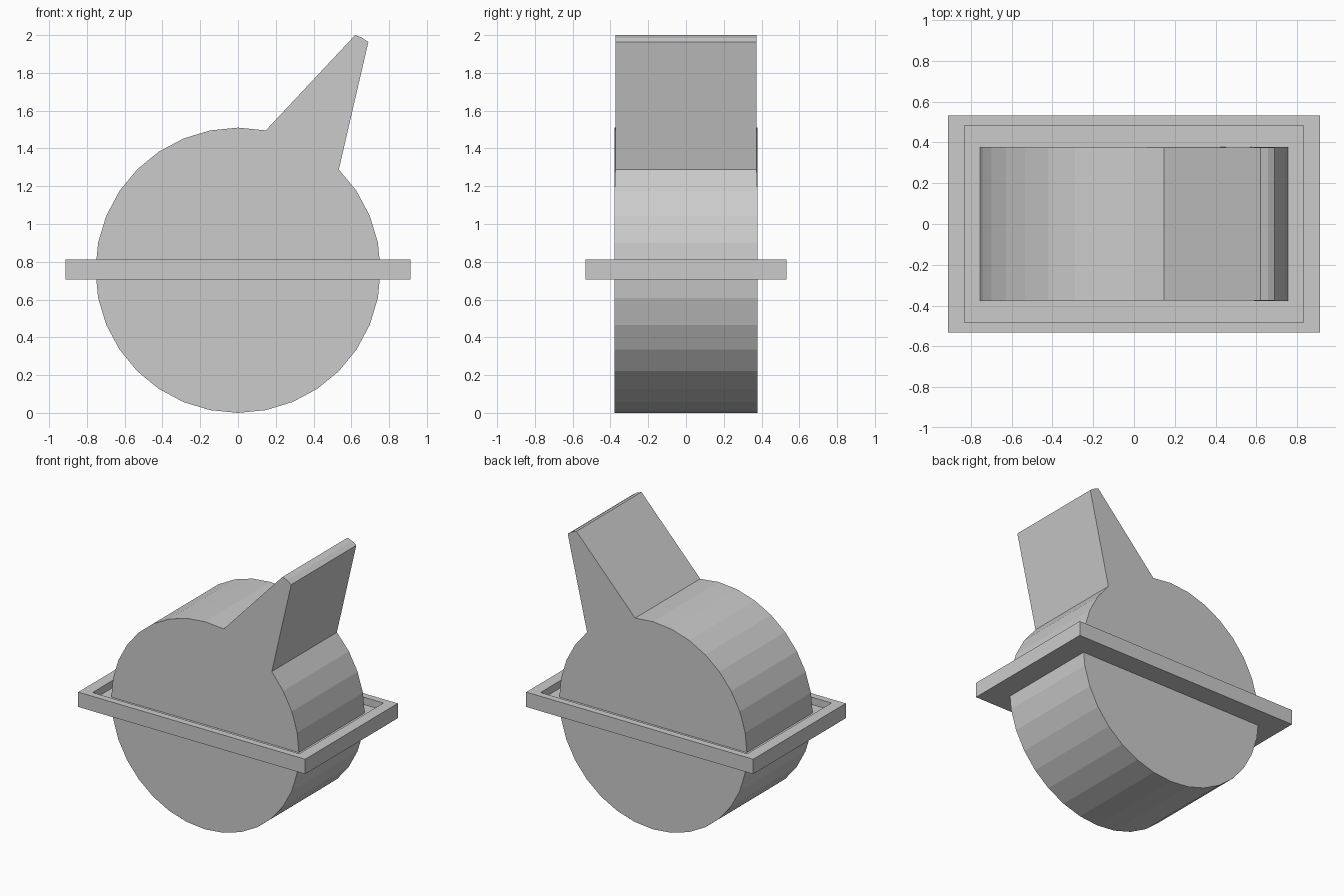
import bpy, bmesh, math

if "Cube" in bpy.data.objects:
    bpy.data.objects.remove(bpy.data.objects["Cube"])

grey = bpy.data.materials.new("plain grey")
grey.diffuse_color = (0.6, 0.6, 0.6, 1)
grey.use_nodes = True
grey.node_tree.nodes["Principled BSDF"].inputs["Base Color"].default_value = grey.diffuse_color


def finish(name, bm):
    bmesh.ops.recalc_face_normals(bm, faces=bm.faces)
    mesh = bpy.data.meshes.new(name)
    bm.to_mesh(mesh)
    bm.free()
    mesh.materials.append(grey)
    ob = bpy.data.objects.new(name, mesh)
    bpy.context.collection.objects.link(ob)
    return ob


# Drum with a tapering fin: one side profile, extruded across y
R, SIDES, HALF, FIN_HALF = 0.755, 32, 0.378, 0.374


def rim(i):
    a = 2 * math.pi * i / SIDES
    return R * math.sin(a), R + R * math.cos(a)


profile = [(*rim(0), HALF), (*rim(1), FIN_HALF)]
profile += [(x, z, FIN_HALF) for x, z in ((0.62, 2.0), (0.657, 1.986), (0.69, 1.963))]
profile += [(*rim(4), FIN_HALF)]
profile += [(*rim(i), HALF) for i in range(5, SIDES)]

bm = bmesh.new()
front = [bm.verts.new((x, -h, z)) for x, z, h in profile]
back = [bm.verts.new((x, h, z)) for x, z, h in profile]
n = len(profile)
bm.faces.new(front)
bm.faces.new(back[::-1])
for i in range(n):
    j = (i + 1) % n
    bm.faces.new((front[i], front[j], back[j], back[i]))
finish("finned_drum", bm)

# Rectangular tray around the middle, with a raised lip and sunken floor
bm = bmesh.new()


def ring(hx, hy, z):
    return [bm.verts.new((sx * hx, sy * hy, z))
            for sx, sy in ((-1, -1), (1, -1), (1, 1), (-1, 1))]


rings = [ring(0.913, 0.532, 0.705), ring(0.913, 0.532, 0.813),
         ring(0.832, 0.483, 0.813), ring(0.832, 0.483, 0.76)]
for a, b in zip(rings, rings[1:]):
    for i in range(4):
        j = (i + 1) % 4
        bm.faces.new((a[i], a[j], b[j], b[i]))
bm.faces.new(rings[0])
bm.faces.new(rings[-1])
finish("tray_rim", bm)
